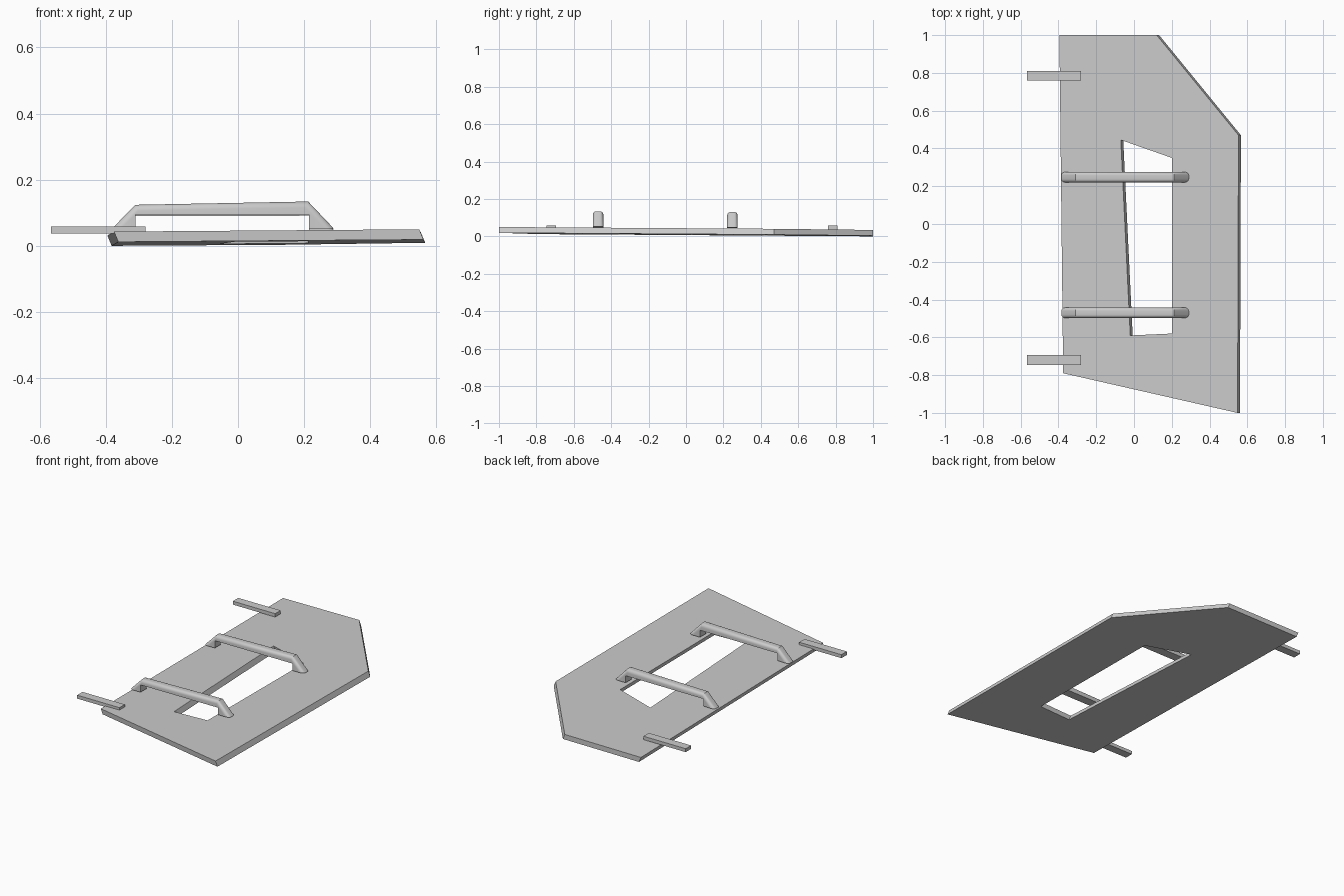
import bpy, bmesh
from mathutils import Vector

if "Cube" in bpy.data.objects:
    bpy.data.objects.remove(bpy.data.objects["Cube"])

GREY = (0.6, 0.6, 0.6, 1)
grey = bpy.data.materials.new("plain grey")
grey.use_nodes = True
grey.diffuse_color = GREY
grey.node_tree.nodes["Principled BSDF"].inputs["Base Color"].default_value = GREY


def finish(name, bm):
    """Turn a bmesh into a named, coloured object."""
    bmesh.ops.recalc_face_normals(bm, faces=bm.faces)
    mesh = bpy.data.meshes.new(name)
    bm.to_mesh(mesh)
    bm.free()
    mesh.materials.append(grey)
    obj = bpy.data.objects.new(name, mesh)
    bpy.context.collection.objects.link(obj)
    return obj


def loop(bm, points):
    verts = [bm.verts.new(p) for p in points]
    return [bm.edges.new((v, verts[i - 1])) for i, v in enumerate(verts)]


# Door panel: slightly tilted slab with slanted sides and a window opening
def on_panel(x, y):
    return (x, y, 0.04 + 0.006 * x - 0.0066 * y)


outline = [(-0.395, 1), (0.12, 1), (0.553, 0.47), (0.548, -1), (-0.375, -0.79)]
window = [(-0.07, 0.445), (0.2, 0.35), (0.2, -0.58), (-0.02, -0.59)]
bm = bmesh.new()
edges = []
for shape in (outline, window):
    edges += loop(bm, [on_panel(x, y) for x, y in shape])
bmesh.ops.triangle_fill(bm, edges=edges, use_beauty=True)
ext = bmesh.ops.extrude_face_region(bm, geom=bm.faces[:], use_keep_orig=True)
bmesh.ops.translate(bm, vec=(0.013, 0, -0.031),
                    verts=[g for g in ext["geom"] if isinstance(g, bmesh.types.BMVert)])
finish("door_panel", bm)

# Grab handles: bridge profile drawn in x and z, with rounded outer edges
outer = [(-0.385, 0.048), (-0.31, 0.124), (0.212, 0.134), (0.29, 0.052)]
inner = [(0.215, 0.052), (0.215, 0.095), (-0.31, 0.094), (-0.31, 0.05)]


def handle(name, y, drop, width=0.056):
    bm = bmesh.new()
    face = bm.faces.new([bm.verts.new((x, y - width / 2, z - drop)) for x, z in outer + inner])
    ext = bmesh.ops.extrude_face_region(bm, geom=[face], use_keep_orig=True)
    moved = [g for g in ext["geom"] if isinstance(g, bmesh.types.BMVert)]
    bmesh.ops.translate(bm, vec=(0, width, 0), verts=moved)
    # round only the long edges along the outside of the bridge
    tops = {(round(x, 3), round(z - drop, 3)) for x, z in outer}
    rim = [e for e in bm.edges
           if abs(e.verts[0].co.y - e.verts[1].co.y) < 0.001
           and all((round(v.co.x, 3), round(v.co.z, 3)) in tops for v in e.verts)]
    bmesh.ops.bevel(bm, geom=rim, offset=0.018, offset_type='OFFSET', segments=5,
                    profile=0.5, affect='EDGES', clamp_overlap=True)
    obj = finish(name, bm)
    bpy.ops.object.select_all(action='DESELECT')
    obj.select_set(True)
    bpy.context.view_layer.objects.active = obj
    bpy.ops.object.shade_smooth_by_angle(angle=0.6)


handle("front_handle", -0.47, 0)
handle("back_handle", 0.248, 0.004)


# Hinge straps reaching past the left-hand edge of the panel
def hinge(name, y):
    bm = bmesh.new()
    bmesh.ops.create_cube(bm, size=1)
    bmesh.ops.scale(bm, vec=(0.286, 0.052, 0.021), verts=bm.verts)
    bmesh.ops.translate(bm, vec=Vector((-0.423, y, 0.0475)), verts=bm.verts)
    finish(name, bm)


hinge("front_hinge", -0.72)
hinge("back_hinge", 0.785)
